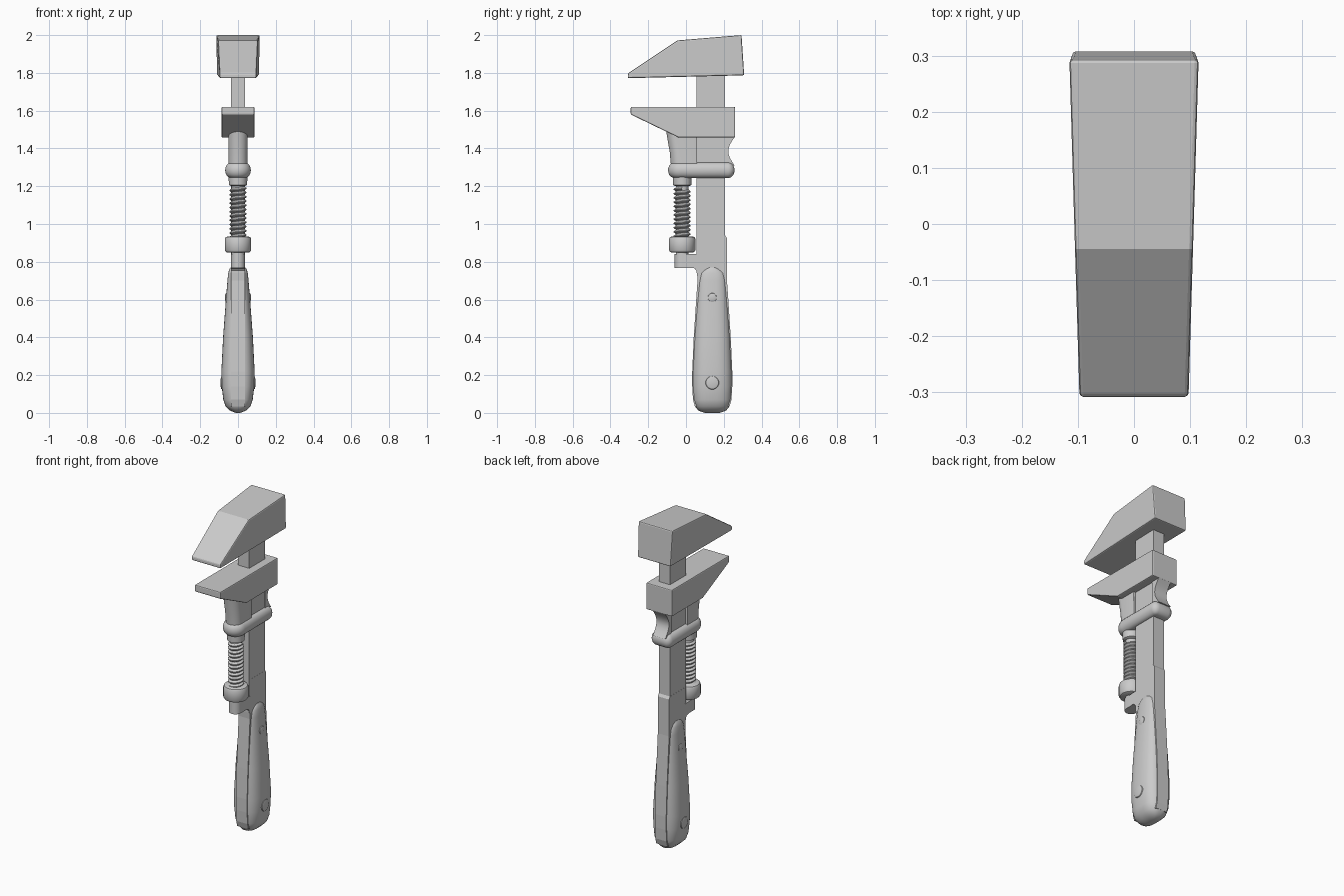
import bpy, bmesh
from math import sin, cos, pi

if "Cube" in bpy.data.objects:
    bpy.data.objects.remove(bpy.data.objects["Cube"])


def finish(name, bm, bevel=0, smooth=35):
    bmesh.ops.recalc_face_normals(bm, faces=bm.faces)
    me = bpy.data.meshes.new(name)
    bm.to_mesh(me)
    bm.free()
    ob = bpy.data.objects.new(name, me)
    bpy.context.collection.objects.link(ob)
    if bevel:
        m = ob.modifiers.new("bevel", 'BEVEL')
        m.width, m.segments, m.limit_method = bevel, 2, 'ANGLE'
    if smooth:
        bpy.ops.object.select_all(action='DESELECT')
        ob.select_set(True)
        bpy.context.view_layer.objects.active = ob
        bpy.ops.object.shade_smooth_by_angle(angle=smooth * pi / 180)
    return ob


def plate(name, profile, half, bevel=0, smooth=0):
    """Extrude a (y, z) side profile across x; half is a function of y, z."""
    bm = bmesh.new()
    a, b = [[bm.verts.new((s * half(y, z), y, z)) for y, z in profile] for s in (-1, 1)]
    bm.faces.new(a)
    bm.faces.new(b)
    n = len(a)
    for i in range(n):
        j = (i + 1) % n
        bm.faces.new((a[i], a[j], b[j], b[i]))
    return finish(name, bm, bevel, smooth)


def loft(name, rings, bevel=0):
    """Skin a stack of (z, [(x, y), ...]) rings and cap both ends."""
    bm = bmesh.new()
    vs = [[bm.verts.new((x, y, z)) for x, y in pts] for z, pts in rings]
    n = len(vs[0])
    for lo, hi in zip(vs, vs[1:]):
        for i in range(n):
            j = (i + 1) % n
            bm.faces.new((lo[i], lo[j], hi[j], hi[i]))
    bm.faces.new(vs[0])
    bm.faces.new(vs[-1])
    return finish(name, bm, bevel)


def d_ring(y0, y1, hw, rc):
    """Round front, squared back with corner radius rc."""
    pts = [(hw * cos(pi + pi * i / 16), y0 + hw + hw * sin(pi + pi * i / 16)) for i in range(17)]
    for sx, start in ((1, 0), (-1, pi / 2)):
        for i in range(5):
            t = start + pi / 2 * i / 4
            pts.append((sx * (hw - rc) + rc * cos(t), y1 - rc + rc * sin(t)))
    return pts


def oval(cy, hx, hy, e=2.6, n=40):
    p = 2 / e
    out = []
    for i in range(n):
        c, s = cos(2 * pi * i / n), sin(2 * pi * i / n)
        out.append((hx * abs(c) ** p * (1 if c > 0 else -1), cy + hy * abs(s) ** p * (1 if s > 0 else -1)))
    return out


def turned(name, cy, prof):
    return loft(name, [(z, oval(cy, r, r, 2, 32)) for z, r in prof])


# Upper fixed jaw, widening to the back and top
plate("upper_jaw", [(-.308, 1.772), (-.308, 1.797), (-.045, 1.972), (.294, 2.0), (.308, 1.787)],
      lambda y, z: .104 + .022 * y + .035 * (z - 1.8) * (y + .4), bevel=.007)

# Lower sliding jaw
plate("lower_jaw", [(-.293, 1.62), (-.293, 1.58), (-.04, 1.458), (.26, 1.458), (.26, 1.62)],
      lambda y, z: .087, bevel=.006)

# Sleeve under the lower jaw: rounded front neck and concave back strap
loft("sleeve_neck", [(1.29, d_ring(-.078, .058, .05, .002)),
                     (1.38, d_ring(-.086, .058, .05, .002)),
                     (1.51, d_ring(-.108, .058, .052, .002))])
curve = [(.258 - .034 * sin(pi * i / 10), 1.46 - .15 * i / 10) for i in range(11)]
plate("sleeve_back_strap", [(.2, 1.46)] + curve + [(.2, 1.31)], lambda y, z: .042, smooth=35)

# Rounded collar around bar and screw
rings = []
for i in range(11):
    a = -pi / 2 + pi * i / 10
    d = .032 * (1 - cos(a))
    rings.append((1.285 + .041 * sin(a), d_ring(-.095 + d, .257 - d, .068 - d, .034 - d * .9)))
loft("collar", rings)

# Bar
plate("bar", [(.055, .74), (.207, .74), (.207, 1.82), (.055, 1.82)], lambda y, z: .037)

# Handle scales and the tang between them: z, half depth, half width
sections = [(0, .04, .012), (.012, .073, .042), (.035, .092, .066), (.07, .102, .078),
            (.14, .106, .086), (.22, .106, .088), (.4, .098, .079), (.6, .085, .064),
            (.7, .078, .056), (.74, .07, .052), (.76, .05, .046), (.77, .03, .04)]
CY = .139
loft("handle", [(z, oval(CY, hx, hy)) for z, hy, hx in sections])
mid = [(z, hy) for z, hy, _ in sections if .02 < z < .72]
plate("tang", [(CY + h, z) for z, h in mid] + [(.217, .925), (.207, .94), (.065, .94), (.065, .84),
      (.02, .84), (.02, .77), (.045, .765), (.058, .75)] + [(CY - h, z) for z, h in reversed(mid)],
      lambda y, z: .038)

# Rivets through the handle
for name, z, r, hx in (("upper_rivet", .61, .025, .063), ("lower_rivet", .16, .037, .0865)):
    ob = turned(name, 0, [(-hx - .005, r * .6), (-hx - .002, r * .9), (-hx + .004, r),
                          (hx - .004, r), (hx + .002, r * .9), (hx + .005, r * .6)])
    ob.rotation_euler = (0, pi / 2, 0)
    ob.location = (0, CY, z)

# Bracket holding the screw foot
loft("screw_bracket", [(.768, d_ring(-.06, .07, .036, .002)), (.84, d_ring(-.06, .07, .036, .002))])

# Screw core, adjusting nut and top ferrule
SY = -.02
turned("screw_core", SY, [(.83, .034), (1.25, .034)])
turned("adjusting_nut", SY, [(.848, .055), (.852, .064), (.862, .07), (.92, .07), (.93, .065), (.934, .056)])
turned("screw_ferrule", SY, [(1.2, .036), (1.206, .048), (1.25, .05)])

# Helical thread
bm = bmesh.new()
N, turns, pitch, z0 = 24, 12, .0225, .93
root, crest, crest2 = [], [], []
for k in range(N * (turns + 1) + 1):
    a, z = 2 * pi * k / N, z0 - pitch + pitch * k / N
    for lst, r, dz in ((root, .033, 0), (crest, .045, .4), (crest2, .045, .6)):
        lst.append(bm.verts.new((r * cos(a), SY + r * sin(a), z + dz * pitch)))
for k in range(N * turns):
    bm.faces.new((root[k], root[k + 1], crest[k + 1], crest[k]))
    bm.faces.new((crest[k], crest[k + 1], crest2[k + 1], crest2[k]))
    bm.faces.new((crest2[k], crest2[k + 1], root[k + N + 1], root[k + N]))
bmesh.ops.delete(bm, geom=[v for v in bm.verts if not v.link_faces], context='VERTS')
finish("screw_thread", bm)
